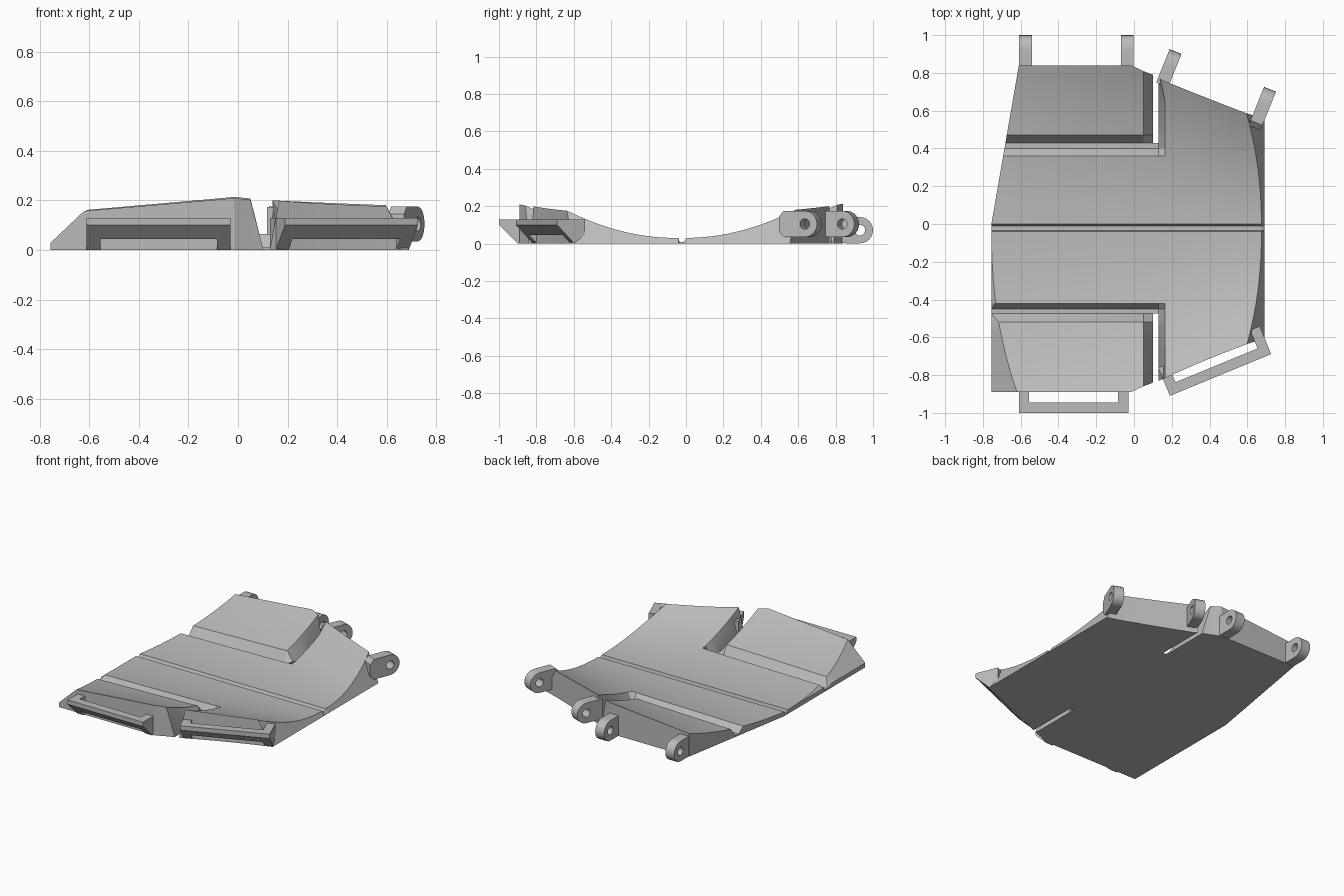
import bpy, bmesh
from math import cos, sin, pi, radians
from mathutils import Matrix, Vector

cube = bpy.data.objects.get("Cube")
if cube:
    bpy.data.objects.remove(cube, do_unlink=True)

grey = bpy.data.materials.new("plain grey")
grey.use_nodes = True
GREY = (0.5, 0.5, 0.5, 1)
grey.diffuse_color = GREY
grey.node_tree.nodes["Principled BSDF"].inputs["Base Color"].default_value = GREY

LEFT, RIGHT = -0.755, 0.69          # ends of the plate
SLOT_A, SLOT_B = 0.10, 0.13         # sides of the two slots
FLOOR = 0.01                        # groove floor height
RIM = 0.03                          # thickness at the middle


def lerp(a, b, t):
    return a + (b - a) * t


def interp(table, x):
    for (x0, a), (x1, b) in zip(table, table[1:]):
        if x <= x1:
            return lerp(a, b, (x - x0) / (x1 - x0))
    return table[-1][1]


def finish(name, bm, matrix=None):
    if matrix:
        bm.transform(matrix)
    bmesh.ops.remove_doubles(bm, verts=bm.verts, dist=1e-5)
    bmesh.ops.recalc_face_normals(bm, faces=bm.faces)
    mesh = bpy.data.meshes.new(name)
    bm.to_mesh(mesh)
    bm.free()
    ob = bpy.data.objects.new(name, mesh)
    bpy.context.collection.objects.link(ob)
    mesh.materials.append(grey)
    bpy.ops.object.select_all(action="DESELECT")
    ob.select_set(True)
    bpy.context.view_layer.objects.active = ob
    bpy.ops.object.shade_smooth_by_angle(angle=radians(20))
    return ob


def block(name, grid):
    """Solid between a grid of top points and the ground."""
    bm = bmesh.new()
    top = [[bm.verts.new(p) for p in row] for row in grid]
    low = [[bm.verts.new((p[0], p[1], 0)) for p in row] for row in grid]
    n, m = len(grid), len(grid[0])
    for i in range(n - 1):
        for j in range(m - 1):
            for s in (top, low):
                bm.faces.new((s[i][j], s[i + 1][j], s[i + 1][j + 1], s[i][j + 1]))
    ring = ([(i, 0) for i in range(n)] + [(n - 1, j) for j in range(1, m)]
            + [(i, m - 1) for i in range(n - 2, -1, -1)]
            + [(0, j) for j in range(m - 2, 0, -1)])
    for (a, b), (c, d) in zip(ring, ring[1:] + ring[:1]):
        bm.faces.new((top[a][b], top[c][d], low[c][d], low[a][b]))
    return finish(name, bm)


# Dished upper surface: half span and edge height vary along x
SPAN = [(-0.8, 0.865), (-0.03, 0.865), (0.17, 0.785), (0.69, 0.575)]
EDGE = [(-0.8, 0.145), (-0.61, 0.16), (-0.03, 0.21), (0.05, 0.205), (0.69, 0.175)]


def dish(x, y):
    t = abs(y + 0.03) / interp(SPAN, x)
    return RIM + (interp(EDGE, x) - RIM) * t ** 2.2


def spread(a, b, n):
    return [(lerp(a, b, k / n), False) for k in range(n + 1)]


# Lines along y; True marks a groove floor
CENTRE = [(-0.015, True), (-0.005, False)]
CENTRE = spread(-0.42, -0.04, 8) + [(-0.035, True), (-0.01, True)] + spread(0, 0.36, 8)
GROOVED = [(-0.475, True), (-0.45, True)] + CENTRE + [(0.40, True), (0.43, True)]


# Left plate with cross grooves, sloped front-left side and sloped slot sides
def left_point(xn, y, floor):
    z_side = FLOOR if floor else dish(-0.7, y)
    if y < 0:
        x_top = LEFT + max(0, z_side - RIM) / 0.9
    else:
        x_top = LEFT + 0.173 * y
    if xn is None:
        return (LEFT if y < 0 else x_top, y, FLOOR if floor else RIM if y < 0 else dish(x_top, y))
    if xn == SLOT_A:
        outside = y < -0.46 or y > 0.42
        return (xn, y, FLOOR if floor or outside else dish(xn, y))
    x = lerp(x_top, 0.05, (xn - LEFT) / (0.05 - LEFT))
    return (x, y, FLOOR if floor else dish(x, y))


rows = []
for xn in (None, LEFT + 1e-4, -0.6, -0.45, -0.3, -0.15, -0.03, 0.05, SLOT_A):
    x = LEFT if xn is None else xn
    turn = max(0, x + 0.03) / 0.13
    lines = (spread(-0.89 + 0.05 * turn, -0.52, 7) + GROOVED
             + spread(0.47, 0.84 - 0.05 * turn, 7))
    rows.append([left_point(xn, y, f) for y, f in lines])
block("left_plate", rows)

# Bridge between the slots
block("centre_bridge", [[(x, y, FLOOR if f else dish(x, y)) for y, f in GROOVED]
                        for x in (SLOT_A, SLOT_B)])


# Right plate with slanted ends, sloped outer side and chamfered slot side
def right_row(k):
    xn = SLOT_B if k < 1 else lerp(0.165, RIGHT, (k - 1) / 7)
    run = 0.4 * (xn - SLOT_B)
    lines = spread(-0.83 + run, -0.45, 7) + CENTRE + spread(0.40, 0.78 - run, 7)
    row = []
    for y, f in lines:
        x_side = RIGHT - 0.5 * dish(0.64, y)
        if k == 0:
            x, z = SLOT_B, FLOOR if f or y < -0.43 or y > 0.38 else dish(SLOT_B, y)
        elif k == 8:
            x, z = RIGHT, 0
        else:
            cut = 0.165 - max(0, y - 0.65) * 0.22
            x = lerp(cut, x_side, (k - 1) / 6)
            z = FLOOR if f else dish(x, y)
        row.append((x, y, z))
    return row


block("right_plate", [right_row(k) for k in range(9)])


def prism(bm, profile, x0, x1):
    ends = [[bm.verts.new((x, y, z)) for y, z in profile] for x in (x0, x1)]
    for e in ends:
        bm.faces.new(e)
    for i in range(len(profile)):
        j = (i + 1) % len(profile)
        bm.faces.new((ends[0][i], ends[0][j], ends[1][j], ends[1][i]))


# Front loops: two arms and a bar, undersides cut at a slant
def loop(name, origin, angle):
    place = Matrix.Translation(origin) @ Matrix.Rotation(radians(angle), 4, "Z")
    arm = [(0.05, 0.13), (-0.11, 0.13), (-0.11, 0.10), (-0.01, 0), (0.05, 0)]
    bar = [(-0.055, 0.13), (-0.11, 0.13), (-0.11, 0.10), (-0.055, 0.045)]
    for part, shape, x0, x1 in (("right_arm", arm, 0, 0.055),
                                ("left_arm", arm, 0.525, 0.58),
                                ("bar", bar, 0.055, 0.525)):
        bm = bmesh.new()
        prism(bm, shape, x0, x1)
        finish(name + "_" + part, bm, place)


loop("front_right_loop", (-0.61, -0.89, 0), 0)
loop("front_left_loop", (0.148, -0.808, 0), 22.4)


# Back hinge lugs: rounded tongue with a pin hole, pointing along local +y
def lug(name, centre, angle, reach):
    bm = bmesh.new()
    radius, hole, half, n = 0.07, 0.028, 0.034, 24
    loops = []
    for x in (-half, half):
        outer, inner = [], []
        for k in range(n):
            c, s = cos(2 * pi * k / n), sin(2 * pi * k / n)
            f = radius
            if c < -0.01:
                f = min(reach / -c, radius / max(abs(s), 1e-6))
            outer.append(bm.verts.new((x, f * c, f * s)))
            inner.append(bm.verts.new((x, hole * c, hole * s)))
        loops.append((outer, inner))
    (oa, ia), (ob, ib) = loops
    for k in range(n):
        j = (k + 1) % n
        for p, q in ((oa, ia), (ob, ib), (oa, ob), (ia, ib)):
            bm.faces.new((p[k], p[j], q[j], q[k]))
    finish(name, bm, Matrix.Translation(Vector(centre)) @ Matrix.Rotation(radians(angle), 4, "Z"))


lug("back_lug_1", (-0.575, 0.93, 0.072), 0, 0.12)
lug("back_lug_2", (-0.036, 0.93, 0.072), 0, 0.12)
lug("back_lug_3", (0.194, 0.848, 0.105), -22, 0.12)
lug("back_lug_4", (0.694, 0.648, 0.105), -22, 0.15)
